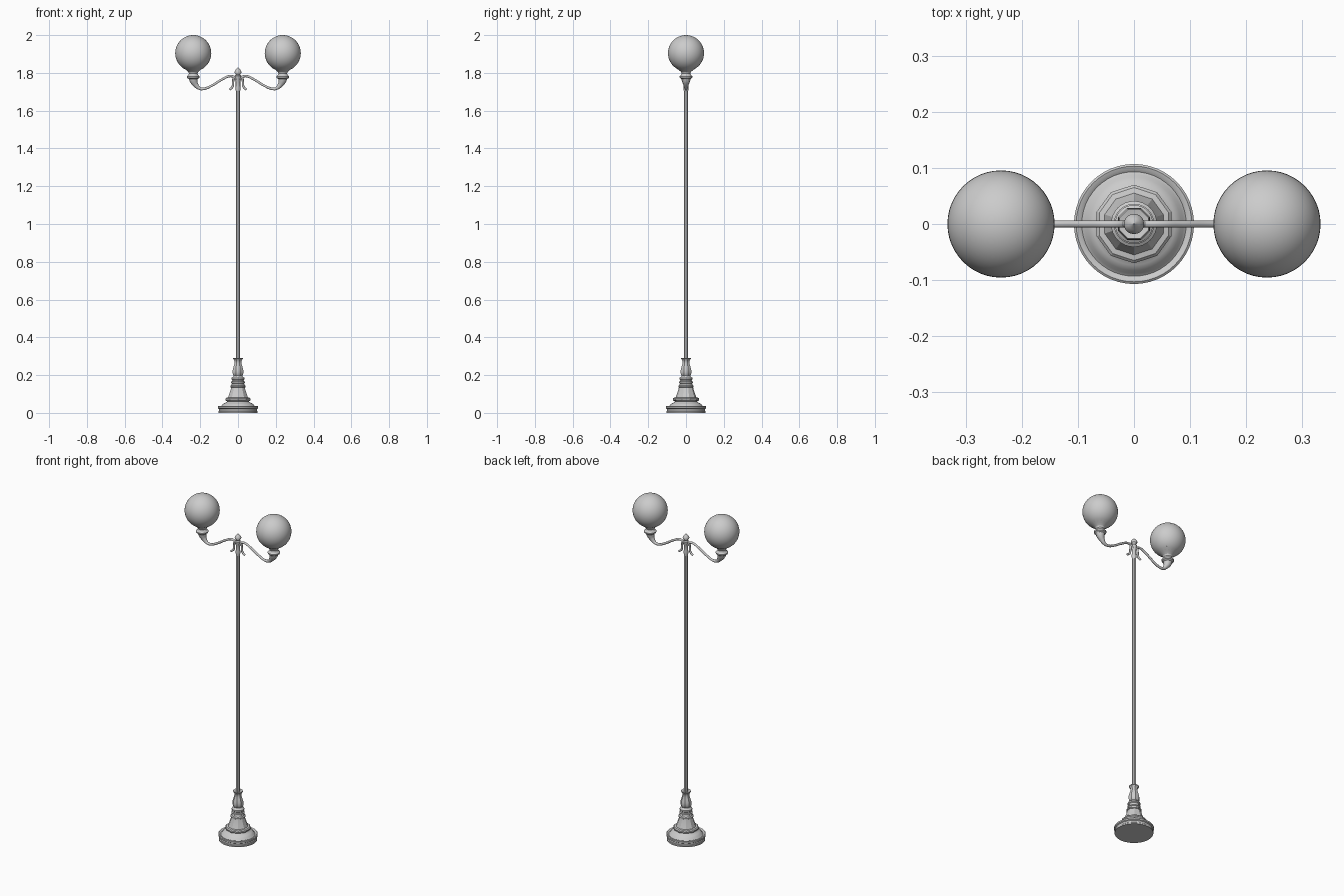
import bpy, math


def finish(obj, angle):
    bpy.ops.object.select_all(action='DESELECT')
    obj.select_set(True)
    bpy.context.view_layer.objects.active = obj
    bpy.ops.object.shade_smooth_by_angle(angle=math.radians(angle))
    return obj


def lathe(name, profile, sides, x=0.0, turn=0.0, angle=35):
    """Revolve (radius, z) points round a vertical axis, with closed ends."""
    verts, faces = [], []
    for r, z in profile:
        for i in range(sides):
            a = turn + 2 * math.pi * i / sides
            verts.append((x + r * math.cos(a), r * math.sin(a), z))
    for k in range(len(profile) - 1):
        for i in range(sides):
            j = (i + 1) % sides
            a, b = k * sides, (k + 1) * sides
            faces.append((a + i, a + j, b + j, b + i))
    faces.append(tuple(reversed(range(sides))))
    faces.append(tuple(range(len(verts) - sides, len(verts))))
    mesh = bpy.data.meshes.new(name)
    mesh.from_pydata(verts, [], faces)
    obj = bpy.data.objects.new(name, mesh)
    bpy.context.collection.objects.link(obj)
    return finish(obj, angle)


def tube(name, points, side):
    """Smooth rod through (x, z, radius) points in the xz plane."""
    curve = bpy.data.curves.new(name, 'CURVE')
    curve.dimensions = '3D'
    curve.bevel_depth = 1.0
    curve.bevel_resolution = 3
    curve.resolution_u = 6
    curve.use_fill_caps = True
    spline = curve.splines.new('BEZIER')
    spline.bezier_points.add(len(points) - 1)
    for p, (x, z, r) in zip(spline.bezier_points, points):
        p.co = (side * x, 0, z)
        p.radius = r
        p.handle_left_type = p.handle_right_type = 'AUTO'
    obj = bpy.data.objects.new(name, curve)
    bpy.context.collection.objects.link(obj)
    bpy.ops.object.select_all(action='DESELECT')
    obj.select_set(True)
    bpy.context.view_layer.objects.active = obj
    bpy.ops.object.convert(target='MESH')
    return finish(bpy.context.object, 40)


# Round foot with stepped rim and domed top
lathe("foot", [(0.104, 0), (0.104, 0.008), (0.101, 0.011), (0.101, 0.021),
               (0.107, 0.025), (0.107, 0.034), (0.103, 0.037), (0.097, 0.035),
               (0.093, 0.032), (0.088, 0.036), (0.083, 0.044), (0.073, 0.051),
               (0.060, 0.056), (0.054, 0.064)], 48)

# Ten-sided flared skirt
lathe("base_skirt", [(0.055, 0.060), (0.065, 0.063), (0.070, 0.068), (0.070, 0.075),
                     (0.065, 0.080), (0.055, 0.082), (0.052, 0.090), (0.047, 0.104),
                     (0.041, 0.122), (0.037, 0.138)], 10, turn=math.radians(18), angle=25)

# Stacked collar rings
lathe("base_collar", [(0.036, 0.134), (0.041, 0.137), (0.041, 0.143), (0.035, 0.147),
                      (0.032, 0.155), (0.036, 0.158), (0.036, 0.165), (0.031, 0.168),
                      (0.030, 0.174), (0.034, 0.178), (0.034, 0.186), (0.028, 0.189),
                      (0.023, 0.197), (0.023, 0.203)], 32)

# Eight-sided vase the pole rises from
lathe("base_vase", [(0.024, 0.196), (0.029, 0.203), (0.031, 0.215), (0.030, 0.228),
                    (0.025, 0.245), (0.020, 0.260), (0.019, 0.270), (0.022, 0.280),
                    (0.028, 0.287), (0.028, 0.291), (0.012, 0.287)],
      8, turn=math.pi / 8, angle=25)

# Faceted pole
lathe("pole", [(0.0115, 0.27), (0.0115, 1.72)], 8, turn=math.pi / 8, angle=20)

# Pole head and finial
lathe("finial", [(0.011, 1.700), (0.013, 1.715), (0.012, 1.730), (0.012, 1.768),
                 (0.016, 1.776), (0.016, 1.783), (0.010, 1.788), (0.012, 1.793),
                 (0.017, 1.798), (0.018, 1.805), (0.016, 1.812), (0.010, 1.819),
                 (0.005, 1.824), (0.001, 1.829)], 20)

for label, s in (("right", 1), ("left", -1)):
    # Sweeping arm that thickens into the lamp elbow
    tube(label + "_arm", [(0.006, 1.755, 0.006), (0.020, 1.777, 0.0065),
                          (0.042, 1.783, 0.0065), (0.085, 1.765, 0.0065),
                          (0.140, 1.732, 0.0065), (0.180, 1.716, 0.007),
                          (0.204, 1.718, 0.0085), (0.223, 1.736, 0.014),
                          (0.234, 1.758, 0.022), (0.237, 1.774, 0.026)], s)
    # Small hanging scroll below the arm
    tube(label + "_scroll", [(0.010, 1.786, 0.004), (0.022, 1.775, 0.006),
                             (0.026, 1.750, 0.006), (0.030, 1.725, 0.006),
                             (0.046, 1.711, 0.006)], s)
    # Faceted lamp cup
    lathe(label + "_cup", [(0.024, 1.768), (0.033, 1.774), (0.034, 1.782),
                           (0.027, 1.788), (0.023, 1.797), (0.027, 1.806),
                           (0.040, 1.817), (0.054, 1.825), (0.062, 1.832),
                           (0.061, 1.836), (0.050, 1.832)],
          16, x=s * 0.237, angle=25)
    # Glass globe
    bpy.ops.mesh.primitive_uv_sphere_add(segments=48, ring_count=24, radius=0.0955,
                                         location=(s * 0.237, 0, 1.9045))
    globe = bpy.context.object
    globe.name = label + "_globe"
    finish(globe, 40)
